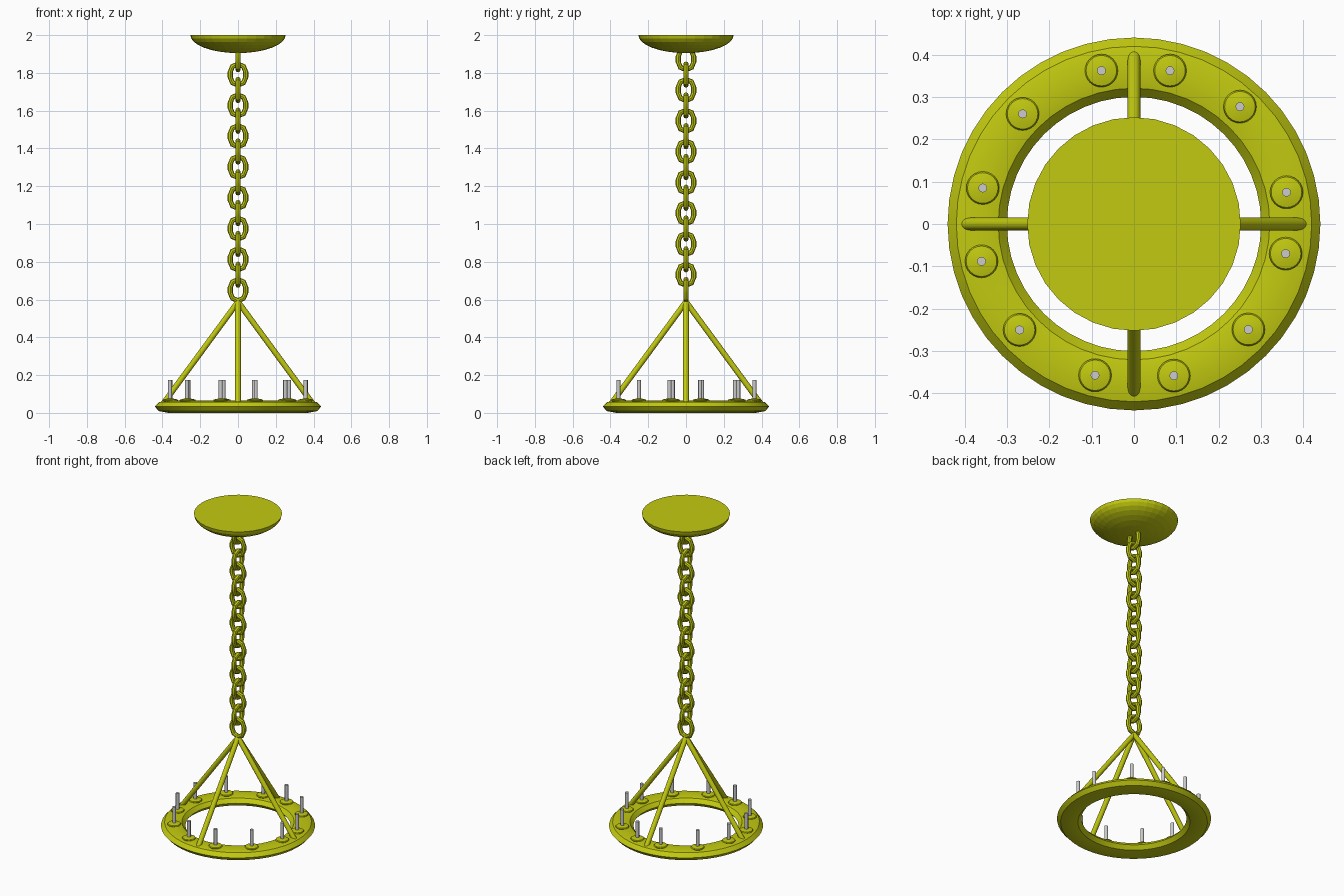
import bpy, bmesh
from math import sin, cos, pi
from mathutils import Vector

if "Cube" in bpy.data.objects:
    bpy.data.objects.remove(bpy.data.objects["Cube"])

brass = bpy.data.materials.new("yellow_metal")
brass.diffuse_color = (0.54, 0.59, 0.005, 1)
brass.use_nodes = True
brass.node_tree.nodes["Principled BSDF"].inputs["Base Color"].default_value = brass.diffuse_color


def finish(name, bm, mat=brass, smooth=None):
    bmesh.ops.recalc_face_normals(bm, faces=bm.faces)
    me = bpy.data.meshes.new(name)
    bm.to_mesh(me)
    bm.free()
    ob = bpy.data.objects.new(name, me)
    bpy.context.collection.objects.link(ob)
    if mat:
        me.materials.append(mat)
    if smooth:
        bpy.ops.object.select_all(action='DESELECT')
        ob.select_set(True)
        bpy.context.view_layer.objects.active = ob
        bpy.ops.object.shade_smooth_by_angle(angle=smooth)
    return ob


def lathe(name, profile, segs, closed=False, at=(0, 0, 0), mat=brass, smooth=None):
    """Revolve (radius, height) points about z; open profiles get capped."""
    bm = bmesh.new()
    rows = [[bm.verts.new((at[0] + r * cos(2 * pi * i / segs),
                           at[1] + r * sin(2 * pi * i / segs), at[2] + z))
             for i in range(segs)] for r, z in profile]
    pairs = list(zip(rows, rows[1:])) + ([(rows[-1], rows[0])] if closed else [])
    for a, b in pairs:
        for i in range(segs):
            j = (i + 1) % segs
            bm.faces.new((a[i], a[j], b[j], b[i]))
    if not closed:
        bm.faces.new(rows[0])
        bm.faces.new(rows[-1])
    return finish(name, bm, mat, smooth)


def rod(name, a, b, r, segs=12):
    a, b = Vector(a), Vector(b)
    bm = bmesh.new()
    bmesh.ops.create_cone(bm, cap_ends=True, segments=segs, radius1=r, radius2=r,
                          depth=(b - a).length)
    bm.transform((b - a).to_track_quat('Z', 'Y').to_matrix().to_4x4())
    bmesh.ops.translate(bm, vec=(a + b) / 2, verts=bm.verts)
    return finish(name, bm, smooth=0.6)


def link(name, z, turned, r=0.014, arc=0.041, half=0.0145, n=4, sides=8):
    """Stadium-shaped chain link: two half circles joined by straight sides."""
    bm = bmesh.new()
    rings = []
    for end in (0, 1):
        for k in range(n + 1):
            t = pi * end + pi * k / n
            off = half if end == 0 else -half
            out = Vector((cos(t), 0, sin(t)))
            c = out * arc + Vector((0, 0, off))
            ring = []
            for s in range(sides):
                u = 2 * pi * s / sides
                p = c + out * r * cos(u) + Vector((0, r * sin(u), 0))
                if turned:
                    p = Vector((p.y, p.x, p.z))
                ring.append(bm.verts.new((p.x, p.y, p.z + z)))
            rings.append(ring)
    for a, b in zip(rings, rings[1:] + rings[:1]):
        for s in range(sides):
            q = (s + 1) % sides
            bm.faces.new((a[s], a[q], b[q], b[s]))
    return finish(name, bm, smooth=0.5)


# Ceiling canopy: half of a flattened sphere, flat on top
canopy = [(0.252 * cos(a), 2 - 0.095 * sin(a)) for a in [pi / 2 * k / 8 for k in range(8)]]
canopy.append((0.01, 1.905))
lathe("ceiling_canopy", canopy, 32)

# Chain of alternating links
for i in range(16):
    link(f"chain_link_{i + 1}", 0.65 + 0.0815 * i, i % 2 == 1)

# Ring: flattened eight-sided torus
lathe("candle_ring", [(0.37 + 0.07 * cos(k * pi / 4), 0.033 + 0.033 * sin(k * pi / 4))
                      for k in range(8)], 48, closed=True, smooth=0.5)

# Four hanger rods
for i in range(4):
    a = i * pi / 2
    rod(f"hanger_rod_{i + 1}", (0.395 * cos(a), 0.395 * sin(a), 0.05), (0, 0, 0.588), 0.015)

# Candles standing on drip dishes, slightly unevenly spaced
spots = [(0.36, 0.075), (0.25, 0.277), (0.085, 0.362), (-0.077, 0.362),
         (-0.263, 0.26), (-0.357, 0.085), (-0.36, -0.088), (-0.27, -0.25),
         (-0.092, -0.357), (0.094, -0.358), (0.27, -0.249), (0.358, -0.07)]
for i, (x, y) in enumerate(spots):
    lathe(f"drip_dish_{i + 1}", [(0.03, 0.058), (0.039, 0.066), (0.036, 0.071), (0.012, 0.076)],
          24, at=(x, y, 0), smooth=0.5)
    lathe(f"candle_{i + 1}", [(0.0105, 0.065), (0.0105, 0.175)], 12, at=(x, y, 0),
          mat=None, smooth=0.6)
